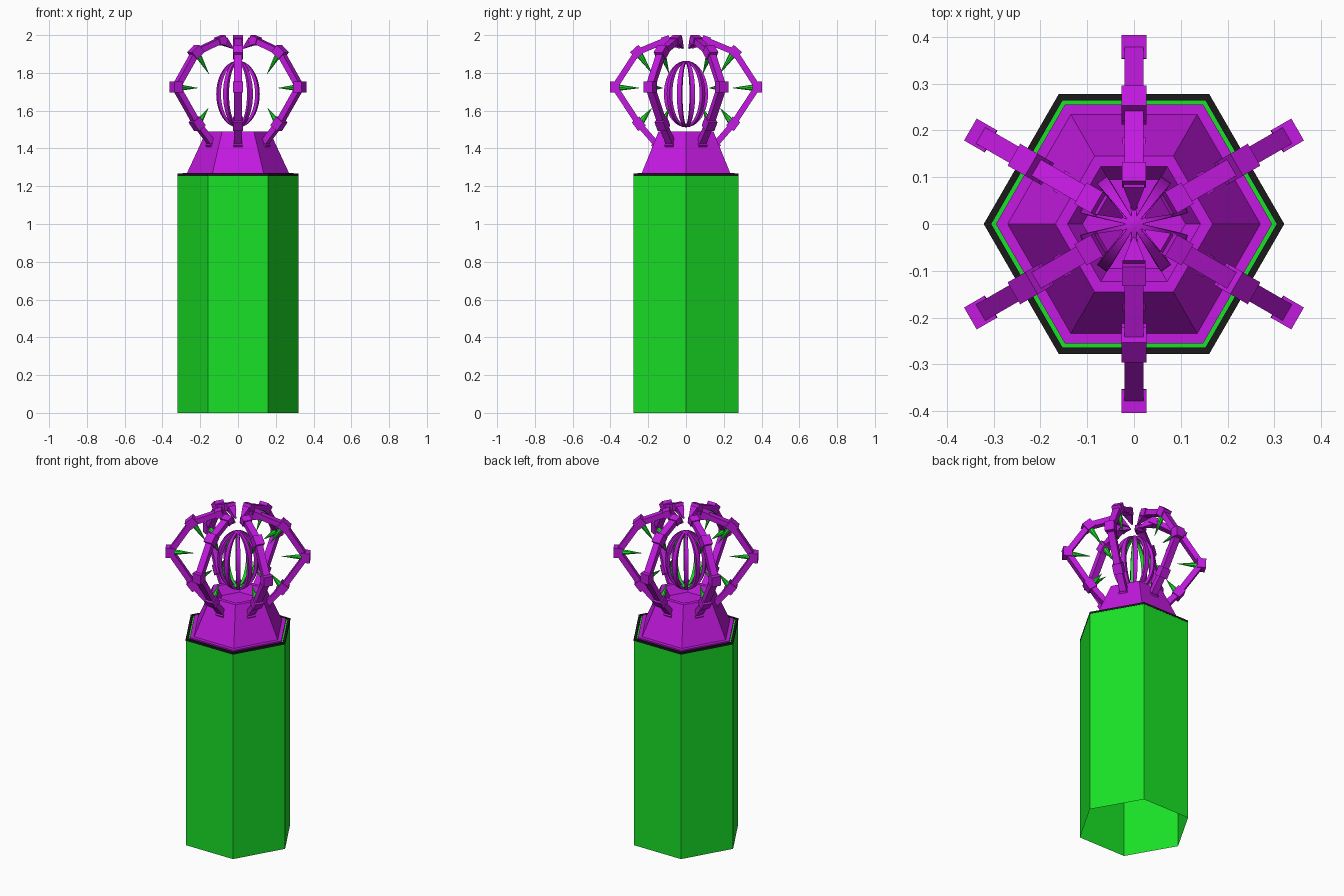
import bpy, bmesh
from math import sin, cos, pi, radians
from mathutils import Vector, Matrix

if "Cube" in bpy.data.objects:
    bpy.data.objects.remove(bpy.data.objects["Cube"])


def material(name, rgb):
    m = bpy.data.materials.new(name)
    m.diffuse_color = (*rgb, 1)
    m.use_nodes = True
    m.node_tree.nodes["Principled BSDF"].inputs["Base Color"].default_value = m.diffuse_color
    return m


GREEN = material("green", (0.01, 0.75, 0.02))
PURPLE = material("purple", (0.55, 0.01, 0.75))
BLACK = material("black", (0.01, 0.01, 0.01))


def finish(name, bm, *mats, recalc=True):
    if recalc:
        bmesh.ops.recalc_face_normals(bm, faces=bm.faces)
    me = bpy.data.meshes.new(name)
    bm.to_mesh(me)
    bm.free()
    for m in mats:
        me.materials.append(m)
    ob = bpy.data.objects.new(name, me)
    bpy.context.collection.objects.link(ob)
    return ob


def hex_lathe(name, profile, mat, cap_end=False, closed=False):
    """Stack hexagonal rings from (radius, z) pairs, corners on the x axis."""
    bm = bmesh.new()
    rings = [[bm.verts.new((r * cos(k * pi / 3), r * sin(k * pi / 3), z))
              for k in range(6)] for r, z in profile]
    pairs = list(zip(rings, rings[1:])) + ([(rings[-1], rings[0])] if closed else [])
    for a, b in pairs:
        for k in range(6):
            j = (k + 1) % 6
            bm.faces.new((a[k], a[j], b[j], b[k]))
    if cap_end:
        bm.faces.new(rings[-1])
    return finish(name, bm, mat, recalc=closed)


# Column, rim and pedestal
hex_lathe("column", [(0.32, 0), (0.32, 1.26)], GREEN, cap_end=True)
hex_lathe("column_rim", [(0.305, 1.255), (0.321, 1.255), (0.321, 1.267), (0.305, 1.267)],
          BLACK, closed=True)
hex_lathe("pedestal", [(0.295, 1.26), (0.295, 1.27), (0.27, 1.27), (0.168, 1.49),
                       (0.142, 1.49), (0.11, 1.44)], PURPLE, cap_end=True)


def beam(bm, p, q, w, t, w2=None, t2=None):
    """Box from p to q in the radial (r, z) plane, w wide and t thick."""
    w2, t2 = w2 or w, t2 or t
    p, q = Vector((p[0], 0, p[1])), Vector((q[0], 0, q[1]))
    d = (q - p).normalized()
    n, s = Vector((-d.z, 0, d.x)), Vector((0, 1, 0))
    ends = []
    for c, a, b in ((p, w, t), (q, w2, t2)):
        ends.append([bm.verts.new(c + s * (i * a / 2) + n * (j * b / 2))
                     for i, j in ((-1, -1), (1, -1), (1, 1), (-1, 1))])
    a, b = ends
    bm.faces.new(a)
    bm.faces.new(b[::-1])
    for k in range(4):
        j = (k + 1) % 4
        bm.faces.new((a[k], b[k], b[j], a[j]))


# Six jointed arms with inward spikes
PATH = [(0.15, 1.415), (0.25, 1.53), (0.378, 1.725), (0.258, 1.91), (0.10, 1.975)]
SPIKES = [((0.235, 1.545), (0.18, 1.615)), ((0.365, 1.722), (0.24, 1.72)),
          ((0.245, 1.895), (0.175, 1.79))]
arm_bm, spike_bm = bmesh.new(), bmesh.new()
for p, q in zip(PATH, PATH[1:]):
    beam(arm_bm, p, q, 0.04, 0.032)
for i in range(1, 4):
    c = Vector(PATH[i])
    d = (Vector(PATH[i + 1]) - Vector(PATH[i - 1])).normalized() * 0.029
    beam(arm_bm, c - d, c + d, 0.054, 0.05)
beam(arm_bm, (0.142, 1.398), (0.17, 1.43), 0.05, 0.04)
beam(arm_bm, (0.125, 1.966), (0.085, 1.98), 0.052, 0.042)
beam(arm_bm, (0.09, 1.968), (0.03, 1.93), 0.045, 0.045, 0.006, 0.006)
for p, q in SPIKES:
    p, q = Vector((p[0], 0, p[1])), Vector((q[0], 0, q[1]))
    rot = (q - p).to_track_quat('Z', 'Y').to_matrix().to_4x4()
    bmesh.ops.create_cone(spike_bm, cap_ends=True, segments=8, radius1=0.018, radius2=0,
                          depth=(q - p).length,
                          matrix=Matrix.Translation((p + q) / 2) @ rot)
arm = finish("arm_1", arm_bm, PURPLE)
spikes = finish("arm_spikes_1", spike_bm, GREEN)
for ob in (arm, spikes):
    ob.rotation_euler.z = radians(30)
    for k in range(1, 6):
        dup = ob.copy()
        dup.name = ob.name.replace("1", str(k + 1))
        dup.rotation_euler.z = radians(30 + 60 * k)
        bpy.context.collection.objects.link(dup)

# Egg-shaped cage: ten curved ribs, green on their inner side
bm = bmesh.new()
N, STEPS = 10, 20
for k in range(N):
    turn = Matrix.Rotation(pi / 2 + k * 2 * pi / N, 3, 'Z')
    prev = None
    for i in range(STEPS + 1):
        t = -pi / 2 + pi * i / STEPS
        h = 0.004 + 0.009 * cos(t)
        ro, zo = 0.117 * cos(t), 1.688 + 0.176 * sin(t)
        ri, zi = 0.099 * cos(t), 1.688 + 0.164 * sin(t)
        ring = [bm.verts.new(turn @ Vector(v)) for v in
                ((ro, -h, zo), (ro, h, zo), (ri, h, zi), (ri, -h, zi))]
        if prev:
            for a in range(4):
                b = (a + 1) % 4
                f = bm.faces.new((prev[a], prev[b], ring[b], ring[a]))
                f.material_index = 1 if a == 2 else 0
                f.smooth = True
        prev = ring
cage = finish("egg_cage", bm, PURPLE, GREEN)
bpy.context.view_layer.objects.active = cage
cage.select_set(True)
bpy.ops.object.shade_smooth_by_angle(angle=radians(35))
